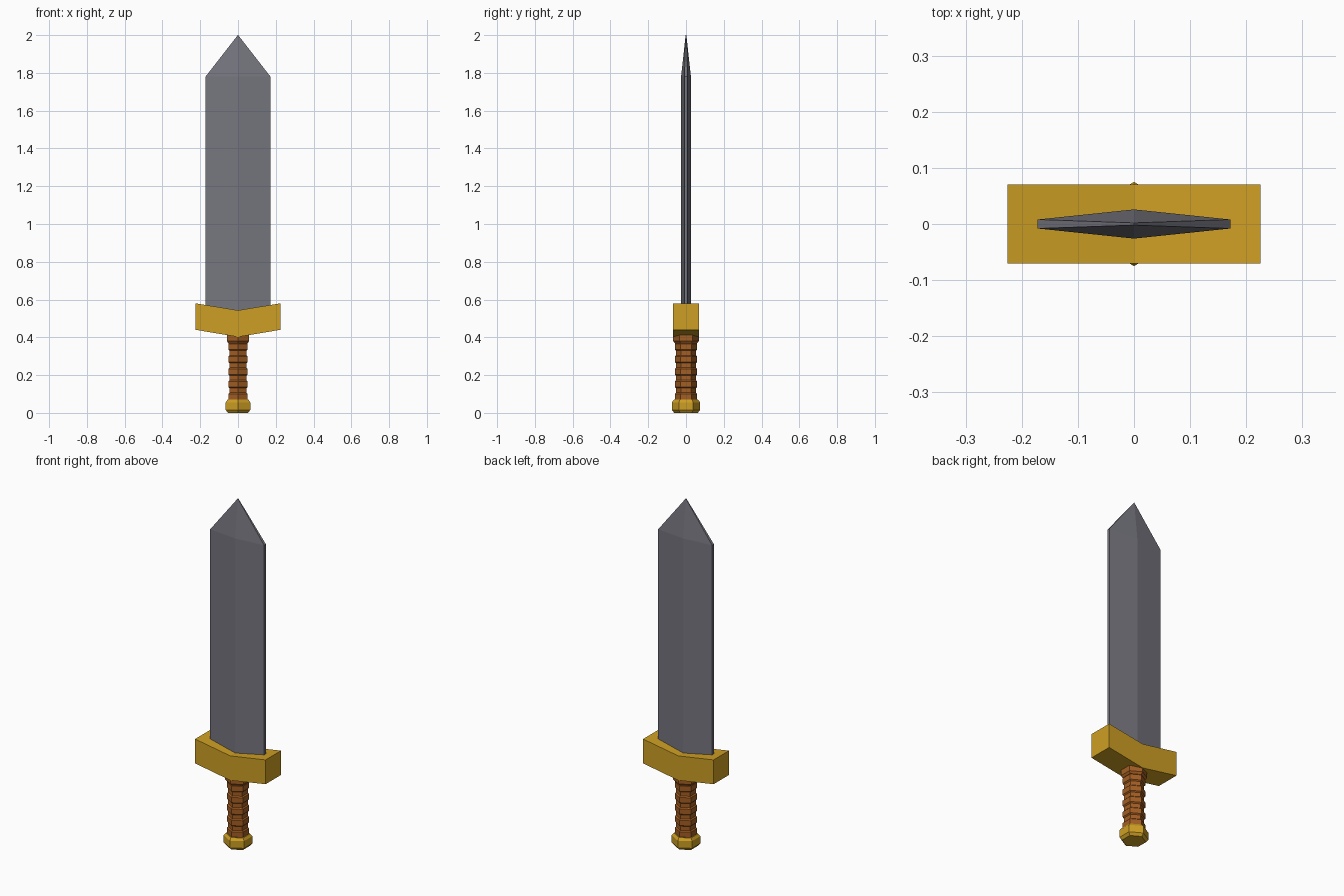
import bpy, bmesh, math

if "Cube" in bpy.data.objects:
    bpy.data.objects.remove(bpy.data.objects["Cube"])


def material(name, rgb):
    lin = [((c / 255 + 0.055) / 1.055) ** 2.4 for c in rgb]
    m = bpy.data.materials.new(name)
    m.diffuse_color = (*lin, 1)
    m.use_nodes = True
    m.node_tree.nodes["Principled BSDF"].inputs["Base Color"].default_value = m.diffuse_color
    return m


steel = material("grey steel", (118, 118, 127))
gold = material("gold", (206, 159, 36))
leather = material("brown leather", (163, 94, 35))


def loft(name, rings, mat):
    """Skin a stack of equal-length rings and cap both ends."""
    bm = bmesh.new()
    rows = [[bm.verts.new(p) for p in r] for r in rings]
    n = len(rows[0])
    for a, b in zip(rows, rows[1:]):
        for i in range(n):
            j = (i + 1) % n
            bm.faces.new((a[i], a[j], b[j], b[i]))
    bm.faces.new(rows[0][::-1])
    bm.faces.new(rows[-1])
    bmesh.ops.remove_doubles(bm, verts=bm.verts, dist=1e-5)
    bmesh.ops.recalc_face_normals(bm, faces=bm.faces)
    me = bpy.data.meshes.new(name)
    bm.to_mesh(me)
    bm.free()
    me.materials.append(mat)
    ob = bpy.data.objects.new(name, me)
    bpy.context.collection.objects.link(ob)
    return ob


def hexagon(r, z):
    # corners point to the front and back
    return [(r * math.sin(k * math.pi / 3), -r * math.cos(k * math.pi / 3), z)
            for k in range(6)]


def blade_section(w, edge, ridge, z):
    return [(-w, -edge, z), (0, -ridge, z), (w, -edge, z),
            (w, edge, z), (0, ridge, z), (-w, edge, z)]


# Blade: flattened hexagonal section tapering to the tip
loft("blade", [blade_section(0.172, 0.008, 0.026, 0.50),
               blade_section(0.172, 0.008, 0.026, 1.78),
               blade_section(0.001, 0.002, 0.002, 2.0)], steel)

# Guard: shallow V profile
profile = [(-0.225, 0.44), (0, 0.402), (0.225, 0.44),
           (0.225, 0.58), (0, 0.543), (-0.225, 0.58)]
loft("guard", [[(x, y, z) for x, z in profile] for y in (-0.07, 0.07)], gold)

# Grip: wrapped bands separated by grooves
grip = [hexagon(0.052, 0.05)]
pitch = 0.066
for i in range(5):
    z = 0.065 + i * pitch
    grip += [hexagon(r, z + dz) for r, dz in
             ((0.052, 0.0), (0.059, 0.006), (0.059, 0.036), (0.052, 0.042))]
grip.append(hexagon(0.052, 0.39))
loft("grip", grip, leather)

# Collar under the guard
loft("collar", [hexagon(0.058, 0.368), hexagon(0.068, 0.38),
                hexagon(0.068, 0.42)], leather)

# Pommel: bevelled hexagonal nut
loft("pommel", [hexagon(0.062, 0.0), hexagon(0.075, 0.015),
                hexagon(0.075, 0.056), hexagon(0.064, 0.07)], gold)
